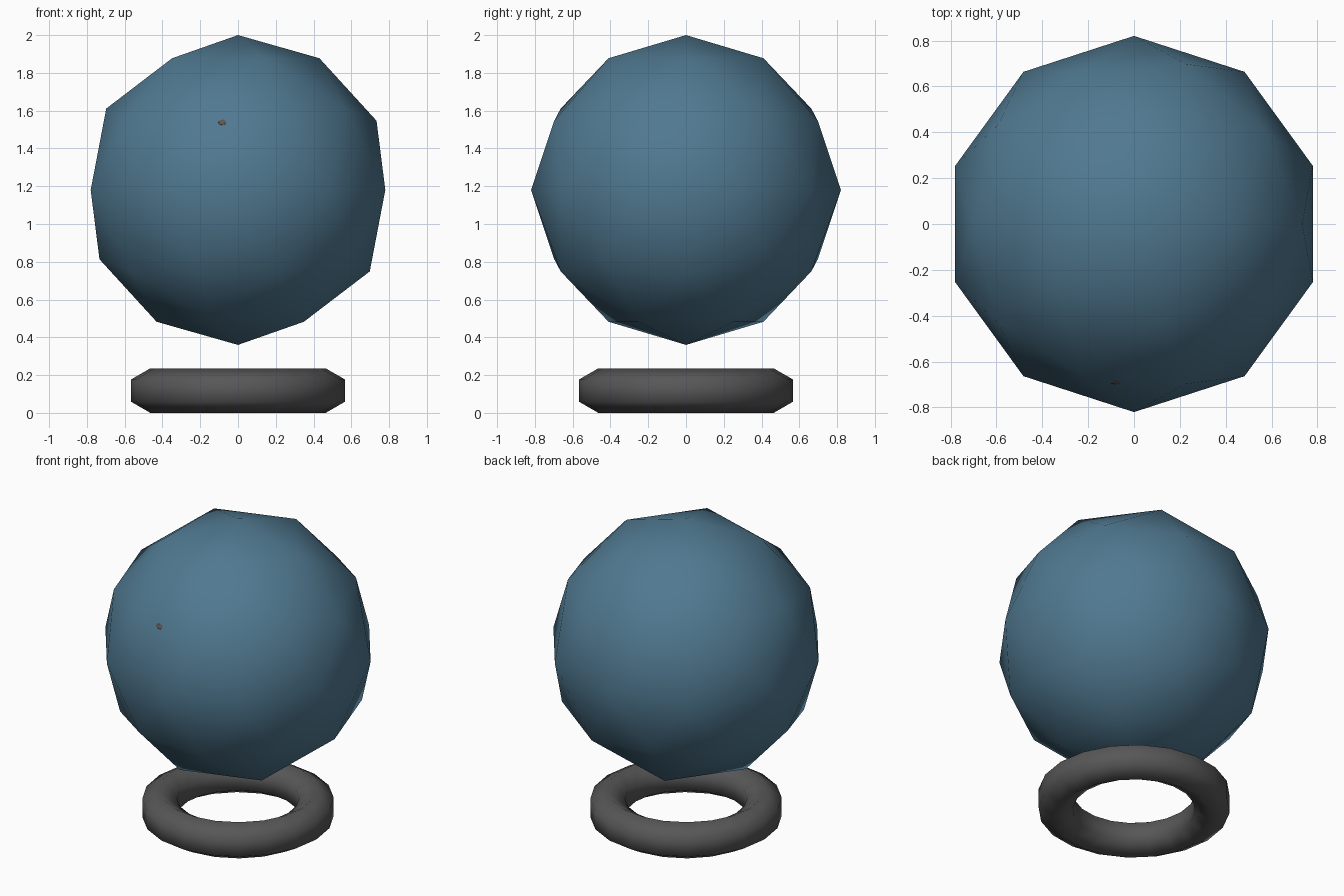
import bpy, bmesh, math
from mathutils import Vector

if "Cube" in bpy.data.objects:
    bpy.data.objects.remove(bpy.data.objects["Cube"])


def material(name, rgb):
    m = bpy.data.materials.new(name)
    m.diffuse_color = (*rgb, 1)
    m.use_nodes = True
    m.node_tree.nodes["Principled BSDF"].inputs["Base Color"].default_value = m.diffuse_color
    return m


def make(name, bm, mat):
    bmesh.ops.recalc_face_normals(bm, faces=bm.faces[:])
    me = bpy.data.meshes.new(name)
    bm.to_mesh(me)
    bm.free()
    me.polygons.foreach_set("use_smooth", [True] * len(me.polygons))
    me.materials.append(mat)
    ob = bpy.data.objects.new(name, me)
    bpy.context.collection.objects.link(ob)
    return ob


blue = material("slate blue", (0.08, 0.19, 0.28))
grey = material("dark grey", (0.095, 0.095, 0.095))
brown = material("dull brown", (0.13, 0.09, 0.08))

# Globe: low-poly ball with smooth shading
bm = bmesh.new()
bmesh.ops.create_icosphere(bm, subdivisions=2, radius=0.82)
make("globe", bm, blue).location = (0, 0, 1.18)

# Base ring: hexagonal tube, points at top and bottom
bm = bmesh.new()
N, K, R, r = 20, 6, 0.464, 0.118
rings = []
for i in range(N):
    a = 2 * math.pi * i / N
    ring = []
    for k in range(K):
        b = math.radians(30) + 2 * math.pi * k / K
        d = R + r * math.cos(b)
        ring.append(bm.verts.new((d * math.cos(a), d * math.sin(a), r + r * math.sin(b))))
    rings.append(ring)
for i in range(N):
    p, q = rings[i], rings[(i + 1) % N]
    for k in range(K):
        j = (k + 1) % K
        bm.faces.new((p[k], q[k], q[j], p[j]))
make("base_ring", bm, grey)

# Tiny fleck just breaking through the globe's front
bm = bmesh.new()
bmesh.ops.create_icosphere(bm, subdivisions=1, radius=1)
fleck = make("fleck", bm, brown)
fleck.scale = (0.024, 0.018, 0.005)
fleck.location = (-0.083, -0.692, 1.538)
fleck.rotation_mode = 'QUATERNION'
fleck.rotation_quaternion = Vector((0, -0.93, 0.36)).to_track_quat('Z', 'Y')
